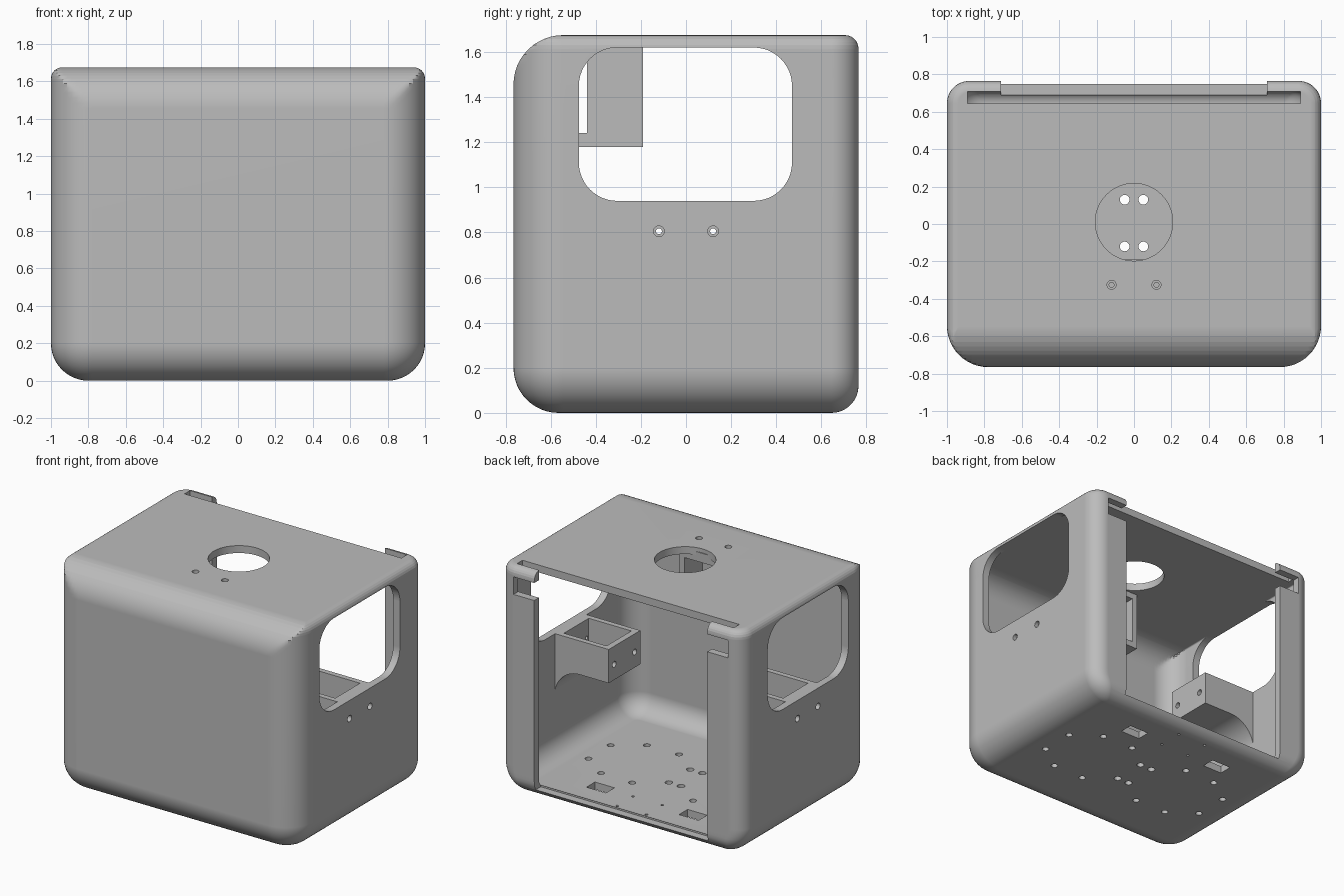
import bpy, bmesh, math
from mathutils import Matrix, Vector

if "Cube" in bpy.data.objects:
    bpy.data.objects.remove(bpy.data.objects["Cube"], do_unlink=True)

grey = bpy.data.materials.new("plain grey")
grey.use_nodes = True
grey.diffuse_color = (0.5, 0.5, 0.5, 1)
grey.node_tree.nodes["Principled BSDF"].inputs["Base Color"].default_value = (0.5, 0.5, 0.5, 1)

WALL = 0.055
TOP = 1.675
STEPS = 12
ARC = [math.pi / 2 * i / STEPS for i in range(STEPS + 1)]


def make(name, bm):
    bmesh.ops.recalc_face_normals(bm, faces=bm.faces[:])
    mesh = bpy.data.meshes.new(name)
    bm.to_mesh(mesh)
    bm.free()
    mesh.materials.append(grey)
    obj = bpy.data.objects.new(name, mesh)
    bpy.context.scene.collection.objects.link(obj)
    return obj


def skin(bm, rings):
    """Join equal-length rings of points into a closed solid."""
    loops = [[bm.verts.new(p) for p in ring] for ring in rings]
    for low, high in zip(loops, loops[1:]):
        for i in range(len(low)):
            j = (i + 1) % len(low)
            bm.faces.new((low[i], low[j], high[j], high[i]))
    bm.faces.new(loops[0][::-1])
    bm.faces.new(loops[-1])


def prism(bm, points, axis, start, end):
    def place(u, v, h):
        return [(h, u, v), (u, h, v), (u, v, h)][axis]
    skin(bm, [[place(u, v, h) for u, v in points] for h in (start, end)])


def box(bm, x0, x1, y0, y1, z0, z1):
    prism(bm, [(x0, y0), (x1, y0), (x1, y1), (x0, y1)], 2, z0, z1)


def circle(u, v, r, n=20):
    return [(u + r * math.cos(math.tau * i / n), v + r * math.sin(math.tau * i / n))
            for i in range(n)]


def rounded(corners):
    """Outline from four (centre u, centre v, radius) corners, counter-clockwise."""
    return [(u + r * math.cos(a + k * math.pi / 2), v + r * math.sin(a + k * math.pi / 2))
            for k, (u, v, r) in enumerate(corners) for a in ARC]


def cut(target, bm):
    cutter = make("cutter", bm)
    cutter.hide_render = True
    mod = target.modifiers.new("cut", "BOOLEAN")
    mod.operation, mod.solver, mod.object = "DIFFERENCE", "EXACT", cutter
    bpy.context.view_layer.objects.active = target
    bpy.ops.object.modifier_apply(modifier=mod.name)
    mesh = cutter.data
    bpy.data.objects.remove(cutter)
    bpy.data.meshes.remove(mesh)


def cut_box(target, *bounds):
    bm = bmesh.new()
    box(bm, *bounds)
    cut(target, bm)


def inset(r, d):
    """Sideways inset of a fillet of radius r at distance d from its end plane."""
    return 0 if d >= r else r - math.sqrt(max(r * r - (r - d) ** 2, 0))


def rounded_case(t):
    """Case solid shrunk by t, with a different fillet on each edge group."""
    hx, y0, y1, z0, z1 = 1 - t, -0.765 + t, 0.765 - t, t, TOP - t
    bottom, back, top, front = 0.2 - t, 0.12 - t, max(0.06 - t, 0.01), 0.22 - t
    levels = {round(z0 + bottom * (1 - math.cos(a)), 3) for a in ARC}
    levels |= {round(z1 - front * (1 - math.sin(a)), 3) for a in ARC}
    levels |= {round(z1 - top * (1 - math.cos(a)), 3) for a in ARC[::2]}
    rings = []
    for z in sorted(levels):
        low, high = max(z - z0, 0), max(z1 - z, 0)
        side = max(inset(bottom, low), inset(top, high))
        rear = max(inset(back, low), inset(top, high))
        fore = inset(bottom, low)
        rf, rb = max(front - side, 0.004), max(back - rear, 0.004)
        xf, xb = hx - side - rf, hx - side - rb
        yf, yb = y0 + fore + rf, y1 - rear - rb
        limit = y0 + inset(front, high)
        ring = rounded([(xb, yb, rb), (-xb, yb, rb), (-xf, yf, rf), (xf, yf, rf)])
        rings.append([(x, max(y, limit), z) for x, y in ring])
    bm = bmesh.new()
    skin(bm, rings)
    return bm


# Hollow case
case = make("case", rounded_case(0))
cut(case, rounded_case(WALL))

# Rear door opening, door slot behind the roof, notches under the rear tabs
cut_box(case, -0.71, 0.71, 0.69, 0.9, 0.06, 2)
cut_box(case, -0.89, 0.89, 0.645, 0.709, 1.55, 2)
cut_box(case, -0.88, 0.88, 0.6, 0.9, 1.47, 1.6)

# Rounded windows through both sides
bm = bmesh.new()
r = 0.17
prism(bm, rounded([(0.47 - r, 1.62 - r, r), (r - 0.475, 1.62 - r, r),
                   (r - 0.475, 0.94 + r, r), (0.47 - r, 0.94 + r, r)]), 0, -1.2, 1.2)
cut(case, bm)

# Round roof opening
bm = bmesh.new()
prism(bm, circle(0, 0.01, 0.207, 64), 2, 1.5, 2)
cut(case, bm)

# Floor holes and cable slots, screw holes in the roof and sides
bm = bmesh.new()
for s in (-1, 1):
    for y in (-0.12, 0.13):
        prism(bm, circle(s * 0.05, y, 0.026), 2, -0.1, 0.2)
    for x, y in ((0.25, 0.275), (0.51, 0.27), (0.71, 0.13)):
        for k in (-1, 1):
            prism(bm, circle(s * x, k * y, 0.024), 2, -0.1, 0.2)
    for y in (0.45, 0.635):
        prism(bm, circle(s * 0.12, y, 0.01), 2, -0.1, 0.2)
    box(bm, s * 0.38 - 0.08, s * 0.38 + 0.08, 0.41, 0.51, -0.1, 0.2)
    prism(bm, circle(s * 0.12, -0.325, 0.024), 2, 1.6, 1.8)
    for w in (-0.12, 0.12):
        prism(bm, circle(w, 0.805, 0.024), 0, s * 0.9, s * 1.1)
cut(case, bm)


def bracket(name, matrix, foot):
    """Open holder: x runs inward from the wall, y along it, z toward the opening."""
    outline = [(0.03, 0), (0.495, 0), (0.495, -0.25)]
    if foot:
        outline += [(0.495, -0.54), (0.435, -0.54), (0.435, -0.25), (0.03, -0.25)]
    else:
        outline += [(0.26 - 0.21 * math.sin(a), -0.46 + 0.21 * math.cos(a)) for a in ARC]
        outline += [(0.03, -0.46)]
    bm = bmesh.new()
    prism(bm, outline, 1, -0.185, 0.185)
    obj = make(name, bm)
    cut_box(obj, 0.1, 0.45, -0.145, 0.145, -0.21, 0.1)
    bm = bmesh.new()
    for w in (-0.12, 0.12):
        prism(bm, circle(w, -0.135, 0.022), 0, 0.4, 0.6)
        prism(bm, circle(w, -0.135, 0.013), 0, 0, 0.2)
    cut(obj, bm)
    bm = bmesh.new()
    bm.from_mesh(obj.data)
    bm.transform(matrix)
    bmesh.ops.recalc_face_normals(bm, faces=bm.faces[:])
    bm.to_mesh(obj.data)
    bm.free()
    return obj


def frame(origin, x, y, z):
    return Matrix.Translation(origin) @ Matrix((x, y, z)).transposed().to_4x4()


# Holders below each window and in front of the roof opening
X, Y, Z = Vector((1, 0, 0)), Vector((0, 1, 0)), Vector((0, 0, 1))
parts = [
    case,
    bracket("left_holder", frame((1, 0, 0.94), -X, Y, Z), False),
    bracket("right_holder", frame((-1, 0, 0.94), X, Y, Z), False),
    bracket("roof_holder", frame((0, -0.19, TOP), -Z, X, Y), True),
]

# Smooth fillets with crisp edges
for obj in parts:
    bpy.ops.object.select_all(action="DESELECT")
    obj.select_set(True)
    bpy.context.view_layer.objects.active = obj
    bpy.ops.object.shade_smooth_by_angle(angle=math.radians(28))
    mod = obj.modifiers.new("even_shading", "WEIGHTED_NORMAL")
    mod.keep_sharp = True
